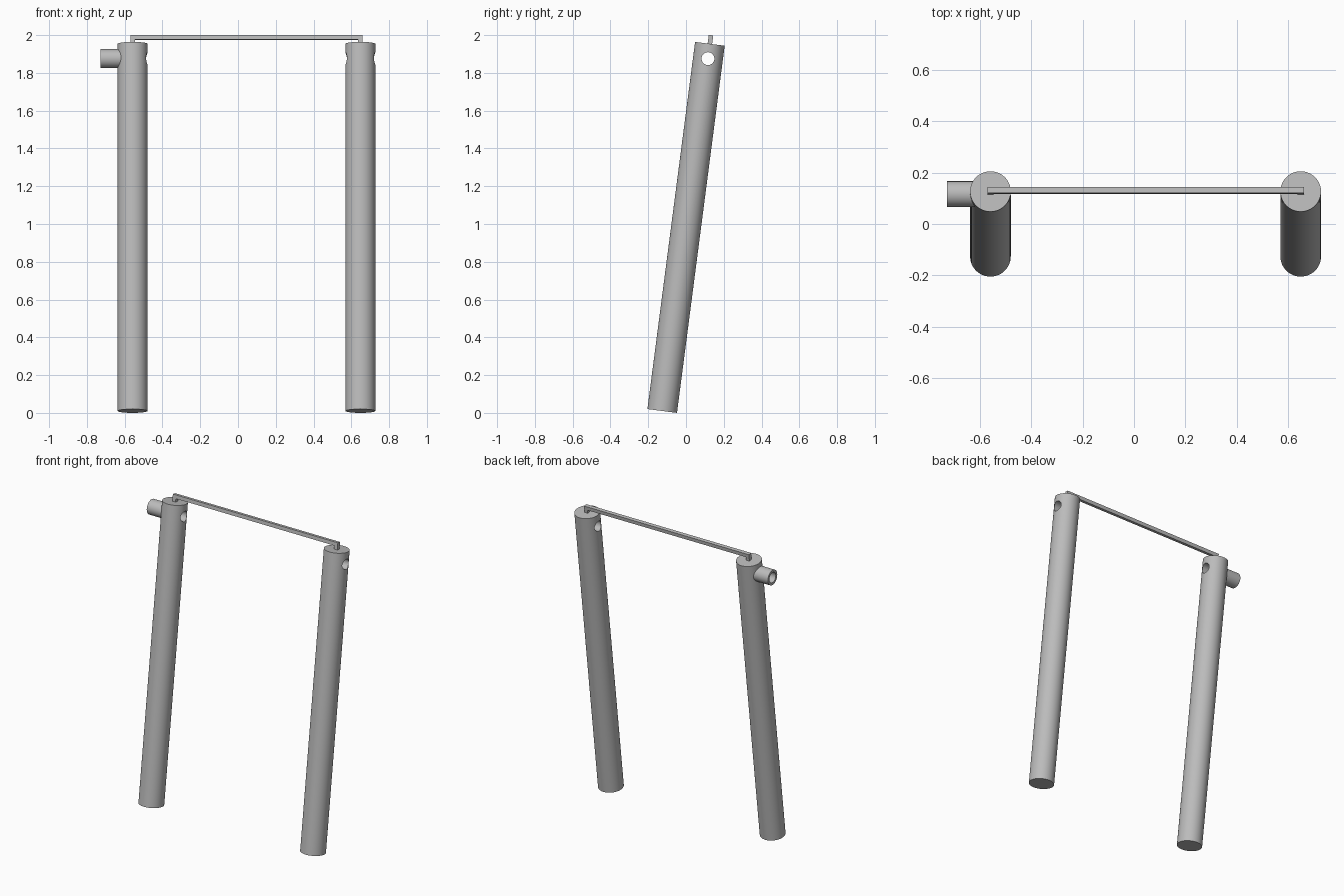
import bpy, bmesh, math
from mathutils import Matrix, Vector

if "Cube" in bpy.data.objects:
    bpy.data.objects.remove(bpy.data.objects["Cube"], do_unlink=True)

RADIUS, LENGTH = 0.079, 1.96
BORE, STUB_RADIUS = 0.034, 0.05
RIGHT_X, LEFT_X, STUB_END = -0.558, 0.648, -0.727
HOLE_Z = LENGTH - 0.079                     # height of the bore along a post
BAR = 0.024                                 # square section of the top rail

# Local frame: z runs along the leaning posts
LEAN = math.radians(7.4)
FRAME = (Matrix.Translation((0, -0.126, RADIUS * math.sin(LEAN)))
         @ Matrix.Rotation(-LEAN, 4, 'X'))

steel = bpy.data.materials.new("grey_steel")
steel.use_nodes = True
steel.diffuse_color = (0.5, 0.5, 0.5, 1)
steel.node_tree.nodes["Principled BSDF"].inputs["Base Color"].default_value = (0.5, 0.5, 0.5, 1)


def add_object(name, bm):
    bmesh.ops.recalc_face_normals(bm, faces=bm.faces)
    mesh = bpy.data.meshes.new(name)
    bm.to_mesh(mesh)
    bm.free()
    mesh.materials.append(steel)
    obj = bpy.data.objects.new(name, mesh)
    obj.matrix_world = FRAME
    bpy.context.collection.objects.link(obj)
    return obj


def cylinder(name, start, end, radius, sides=64):
    """Capped cylinder between two points of the leaning frame."""
    start, end = Vector(start), Vector(end)
    axis = end - start
    bm = bmesh.new()
    bmesh.ops.create_cone(
        bm, cap_ends=True, segments=sides, radius1=radius, radius2=radius, depth=axis.length,
        matrix=Matrix.Translation((start + end) / 2) @ axis.to_track_quat('Z', 'Y').to_matrix().to_4x4())
    return add_object(name, bm)


# Posts and the side stub
parts = [cylinder(name, (x, 0, 0), (x, 0, LENGTH), RADIUS)
         for name, x in (("right_post", RIGHT_X), ("left_post", LEFT_X))]
parts.append(cylinder("side_stub", (STUB_END, 0, HOLE_Z), (RIGHT_X - 0.06, 0, HOLE_Z), STUB_RADIUS, 48))

# One straight bore through both posts and the stub
cutter = cylinder("bore_cutter", (-1, 0, HOLE_Z), (1, 0, HOLE_Z), BORE, 48)
cutter.hide_render = True
for obj in parts:
    cut = obj.modifiers.new("bore", 'BOOLEAN')
    cut.operation, cut.solver, cut.object = 'DIFFERENCE', 'EXACT', cutter
    bpy.ops.object.select_all(action='DESELECT')
    bpy.context.view_layer.objects.active = obj
    obj.select_set(True)
    bpy.ops.object.modifier_apply(modifier=cut.name)
    bpy.ops.object.shade_smooth_by_angle(angle=math.radians(30))
bpy.data.objects.remove(cutter, do_unlink=True)

# Top rail: a flat staple profile standing on both posts
x0, x1 = RIGHT_X - BAR / 2, LEFT_X + BAR / 2
low, high = LENGTH, LENGTH + 0.046
profile = [(x0, low), (x0, high), (x1, high), (x1, low),
           (x1 - BAR, low), (x1 - BAR, high - BAR), (x0 + BAR, high - BAR), (x0 + BAR, low)]
bm = bmesh.new()
face = bm.faces.new([bm.verts.new((x, -BAR / 2, z)) for x, z in profile])
extruded = bmesh.ops.extrude_face_region(bm, geom=[face])
bmesh.ops.translate(bm, vec=(0, BAR, 0),
                    verts=[v for v in extruded["geom"] if isinstance(v, bmesh.types.BMVert)])
add_object("top_rail", bm)
